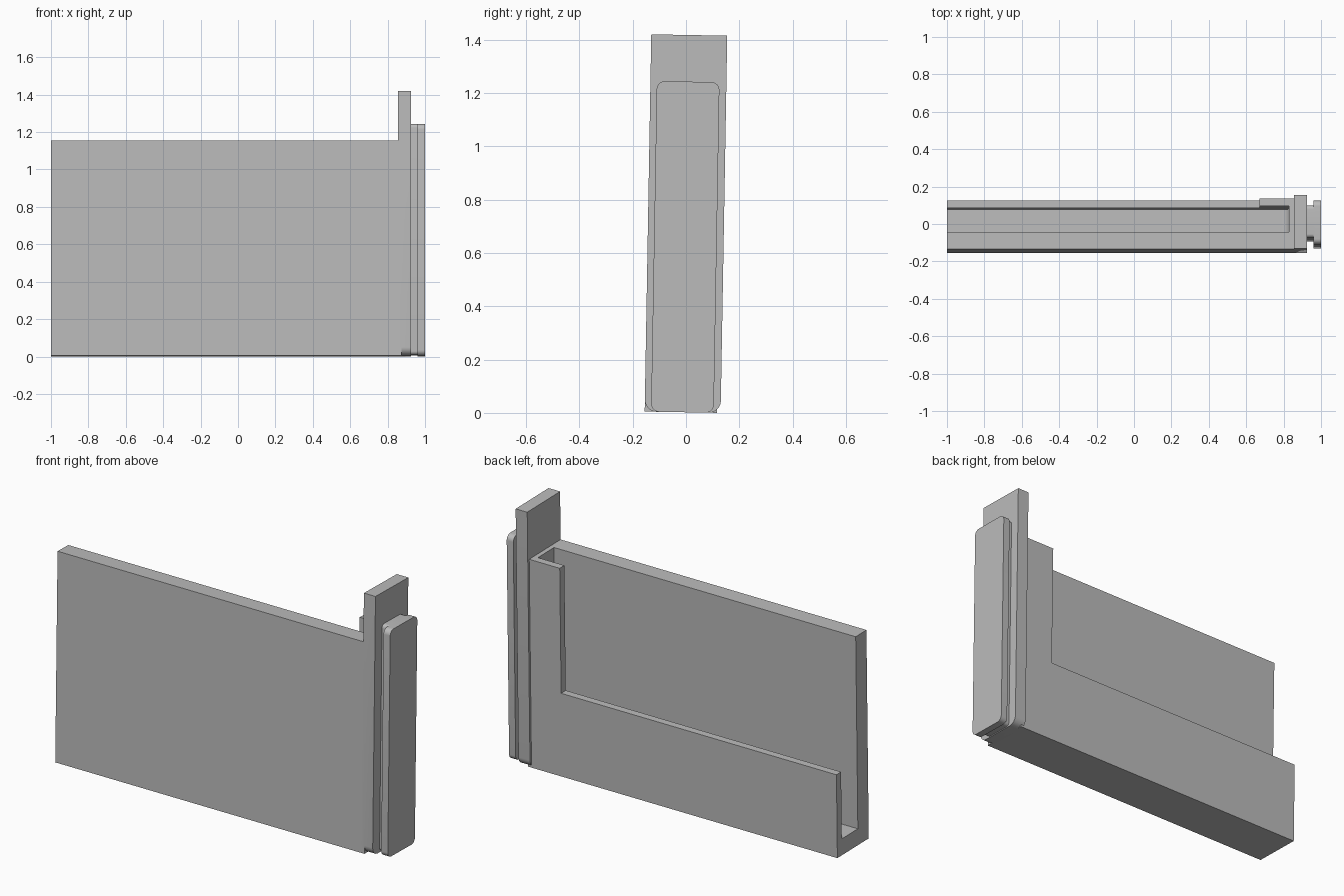
import bpy
import bmesh
import math
from mathutils import Matrix, Vector

cube = bpy.data.objects.get("Cube")
if cube:
    bpy.data.objects.remove(cube, do_unlink=True)

grey = bpy.data.materials.new("plain grey")
grey.use_nodes = True
colour = (0.5, 0.5, 0.5, 1)
grey.diffuse_color = colour
grey.node_tree.nodes["Principled BSDF"].inputs["Base Color"].default_value = colour


def rounded_rect(low, high, radii=(0, 0, 0, 0), steps=8):
    """Corners run counter-clockwise from the low corner."""
    corners = [(low[0], low[1], 1, 1), (high[0], low[1], -1, 1),
               (high[0], high[1], -1, -1), (low[0], high[1], 1, -1)]
    points = []
    for i, ((a, b, da, db), r) in enumerate(zip(corners, radii)):
        if not r:
            points.append((a, b))
            continue
        for k in range(steps + 1):
            t = math.pi + (i + k / steps) * math.pi / 2
            points.append((a + da * r + r * math.cos(t), b + db * r + r * math.sin(t)))
    return points


def prism(name, profile, axis, start, end):
    """Extrude a profile along x (profile in y,z) or along y (profile in x,z)."""
    bm = bmesh.new()
    place = (lambda a, b: (start, a, b)) if axis == "x" else (lambda a, b: (a, start, b))
    face = bm.faces.new([bm.verts.new(place(a, b)) for a, b in profile])
    new = bmesh.ops.extrude_face_region(bm, geom=[face])["geom"]
    shift = Vector((end - start, 0, 0) if axis == "x" else (0, end - start, 0))
    bmesh.ops.translate(bm, vec=shift, verts=[v for v in new if isinstance(v, bmesh.types.BMVert)])
    bmesh.ops.recalc_face_normals(bm, faces=bm.faces)
    mesh = bpy.data.meshes.new(name)
    bm.to_mesh(mesh)
    bm.free()
    mesh.materials.append(grey)
    obj = bpy.data.objects.new(name, mesh)
    bpy.context.collection.objects.link(obj)
    return obj


def combine(target, other, operation):
    mod = target.modifiers.new(operation.lower(), "BOOLEAN")
    mod.operation, mod.object, mod.solver = operation, other, "EXACT"
    bpy.context.view_layer.objects.active = target
    bpy.ops.object.modifier_apply(modifier=mod.name)
    bpy.data.objects.remove(other, do_unlink=True)


DEPTH, HEIGHT = 0.272, 1.15

# Channel body: block with an open pocket and a lowered rear wall
body = prism("channel_body", rounded_rect((-1, 0), (0.875, HEIGHT)), "y", 0, DEPTH)
pocket = prism("pocket_cutter", rounded_rect((-1.2, 0.09), (0.83, 1.3), (0, 0.04, 0, 0)),
               "y", 0.093, 0.232)
combine(body, pocket, "DIFFERENCE")
opening = prism("rear_opening_cutter", rounded_rect((-1.2, 0.46), (0.67, 1.3)), "y", 0.15, 0.4)
combine(body, opening, "DIFFERENCE")

# Tall end plate with rounded lower corners, joined to the body
plate = prism("end_plate", rounded_rect((0, 0), (0.285, 1.415), (0.045, 0.045, 0, 0)),
              "x", 0.855, 0.925)
combine(body, plate, "UNION")

# Neck and outer flange of the side rail
neck = prism("rail_neck", rounded_rect((0.06, 0.005), (0.233, 1.24), (0.02,) * 4), "x", 0.92, 0.965)
flange = prism("rail_flange", rounded_rect((0.024, 0), (0.259, 1.24), (0.03,) * 4), "x", 0.96, 1)

# Lean the whole assembly slightly backwards and stand it on the ground
lean = Matrix.Translation((0, -0.155, 0.005)) @ Matrix.Rotation(math.radians(-1), 4, "X")
for obj in (body, neck, flange):
    obj.data.transform(lean)
    bpy.ops.object.select_all(action="DESELECT")
    obj.select_set(True)
    bpy.context.view_layer.objects.active = obj
    bpy.ops.object.shade_smooth_by_angle(angle=math.radians(30))
